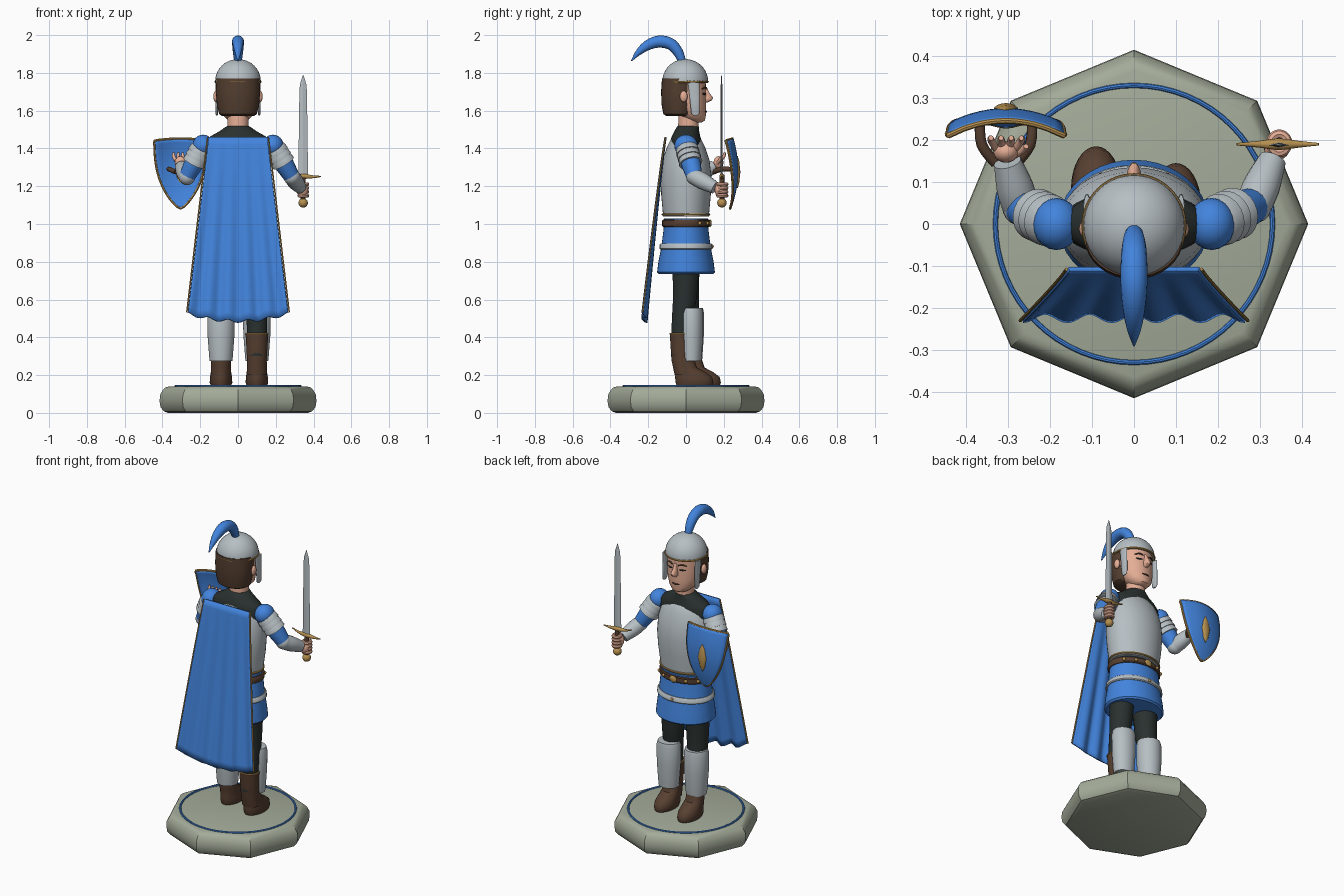
import bpy, bmesh, math
from mathutils import Vector

if "Cube" in bpy.data.objects:
    bpy.data.objects.remove(bpy.data.objects["Cube"])

COLORS = {
    "royal blue": (0.055, 0.23, 0.72), "steel": (0.47, 0.52, 0.55), "dark mail": (0.022, 0.03, 0.028),
    "hair brown": (0.085, 0.047, 0.028), "leather": (0.095, 0.05, 0.03), "gold": (0.47, 0.28, 0.08),
    "skin": (0.78, 0.42, 0.30), "stone": (0.37, 0.41, 0.32),
}
MATS = {}
for cname, c in COLORS.items():
    MATS[cname] = bpy.data.materials.new(cname)
    MATS[cname].diffuse_color = (*c, 1)


def finish(name, bm, mat, angle=40):
    bmesh.ops.remove_doubles(bm, verts=bm.verts, dist=1e-5)
    bmesh.ops.recalc_face_normals(bm, faces=bm.faces)
    me = bpy.data.meshes.new(name)
    bm.to_mesh(me)
    bm.free()
    me.materials.append(MATS[mat])
    me.shade_smooth()
    me.set_sharp_from_angle(angle=math.radians(angle))
    ob = bpy.data.objects.new(name, me)
    bpy.context.collection.objects.link(ob)
    return ob


def skin_rings(name, rings, mat, closed=False, angle=40):
    bm = bmesh.new()
    vs = [[bm.verts.new(p) for p in r] for r in rings]
    n = len(vs[0])
    pairs = list(zip(vs, vs[1:])) + ([(vs[-1], vs[0])] if closed else [])
    for a, b in pairs:
        for i in range(n):
            j = (i + 1) % n
            bm.faces.new((a[i], a[j], b[j], b[i]))
    if not closed:
        bm.faces.new(vs[0])
        bm.faces.new(vs[-1])
    return finish(name, bm, mat, angle)


def loft(name, rings, mat, x=0, y=0, n=32, angle=40):
    """Stack of horizontal ellipses: (z, y offset, rx, ry)."""
    t = [2 * math.pi * i / n for i in range(n)]
    return skin_rings(name, [[(x + rx * math.cos(a), y + oy + ry * math.sin(a), z) for a in t]
                             for z, oy, rx, ry in rings], mat, angle=angle)


def sweep(name, pts, mat, n=14, sub=4, closed=False):
    """Round tube through (x, y, z, radius) points, smoothed."""
    P = [Vector(p) for p in pts]
    m = len(P)
    S = []
    for i in range(m if closed else m - 1):
        g = [P[k % m] if closed else P[max(0, min(m - 1, k))] for k in range(i - 1, i + 3)]
        for s in range(sub):
            t = s / sub
            S.append(0.5 * (2 * g[1] + (g[2] - g[0]) * t + (2 * g[0] - 5 * g[1] + 4 * g[2] - g[3]) * t * t
                            + (3 * g[1] - g[0] - 3 * g[2] + g[3]) * t ** 3))
    if not closed:
        S.append(P[-1])
    k = len(S)
    rings, side = [], None
    for i in range(k):
        a, b = (S[i - 1], S[(i + 1) % k]) if closed else (S[max(0, i - 1)], S[min(k - 1, i + 1)])
        d = (b - a).to_3d().normalized()
        if side is None:
            side = d.orthogonal()
        side = (side - d * side.dot(d)).normalized()
        up = d.cross(side)
        rings.append([S[i].to_3d() + S[i].w * (side * math.cos(2 * math.pi * j / n) + up * math.sin(2 * math.pi * j / n))
                      for j in range(n)])
    return skin_rings(name, rings, mat, closed)


def ball(name, loc, r, mat):
    bm = bmesh.new()
    bmesh.ops.create_uvsphere(bm, u_segments=20, v_segments=12, radius=1)
    for v in bm.verts:
        v.co = Vector((v.co.x * r[0], v.co.y * r[1], v.co.z * r[2])) + Vector(loc)
    return finish(name, bm, mat)


def hoop(name, z, rx, ry, r, mat, y=0, x=0):
    return sweep(name, [(x + rx * math.cos(a * math.pi / 16), y + ry * math.sin(a * math.pi / 16), z, r)
                        for a in range(32)], mat, 8, 2, True)


def sheet(name, fn, nu, nv, thick, mat):
    bm = bmesh.new()
    g = [[bm.verts.new(fn(2 * i / nu - 1, j / nv)) for i in range(nu + 1)] for j in range(nv + 1)]
    for j in range(nv):
        for i in range(nu):
            bm.faces.new((g[j][i], g[j][i + 1], g[j + 1][i + 1], g[j + 1][i]))
    ob = finish(name, bm, mat)
    s = ob.modifiers.new("thickness", "SOLIDIFY")
    s.thickness, s.offset = thick, 0
    return ob


# Octagonal stand with blue ring
loft("stand", [(0, 0, .37, .37), (.008, 0, .392, .392), (.03, 0, .41, .41), (.06, 0, .415, .415), (.095, 0, .413, .413),
               (.122, 0, .398, .398), (.135, 0, .383, .383), (.14, 0, .365, .365)], "stone", n=8, angle=30)
hoop("stand_ring", .142, .33, .33, .006, "royal blue")

# Legs, boots and greaves: one foot a little ahead
for s, tag, fy, ky in ((1, "right", 0, -.03), (-1, "left", .04, .025)):
    x = .1 if s > 0 else -.09
    sweep(tag + "_leg", [(x * .88, 0, .82, .074), (x * .94, ky * .2, .62, .064), (x, ky * .7, .48, .055), (x, ky, .3, .05)],
          "dark mail", 20)
    loft(tag + "_foot", [(.145, .045, .054, .095), (.16, .045, .06, .1), (.19, .04, .058, .098), (.215, .025, .054, .08),
                         (.24, 0, .052, .058), (.29, -.01, .052, .052)], "leather", x, fy)
    loft(tag + "_boot_shaft", [(.2, ky + .02, .054, .05), (.28, ky + .005, .052, .052), (.42, ky, .06, .056)],
         "leather", x)
    hoop(tag + "_boot_trim", .418, .059, .055, .004, "gold", ky, x)
    ry, gy = (.062, .028) if s > 0 else (.07, .025)
    loft(tag + "_greave", [(.275, gy, .06, ry * .85), (.29, gy, .062, ry * .88), (.42, gy, .072, ry), (.53, gy, .073, ry),
                           (.555, gy, .066, ry * .92)], "steel", x)

# Skirt, belts and breastplate
loft("skirt", [(.735, 0, .17, .145), (.745, 0, .18, .153), (.8, 0, .175, .146), (.88, 0, .165, .13), (.97, 0, .157, .119),
               (1.03, 0, .15, .115)], "royal blue", n=40)
loft("hip_band", [(.865, 0, .17, .136), (.87, 0, .176, .141), (.892, 0, .173, .139), (.898, 0, .167, .133)], "steel")
loft("belt", [(.985, 0, .16, .122), (.99, 0, .164, .127), (1.018, 0, .164, .127), (1.023, 0, .16, .122)], "leather")
loft("breastplate", [(1.04, 0, .154, .121), (1.15, 0, .17, .131), (1.25, 0, .178, .135), (1.34, 0, .172, .124),
                     (1.41, 0, .152, .1), (1.45, 0, .125, .08), (1.46, 0, .11, .07)], "steel", n=40)
hoop("breastplate_trim", 1.05, .157, .123, .006, "gold")
ball("buckle", (0, .128, 1.004), (.024, .008, .02), "gold")
for i, a in enumerate((35, 62, 118, 145)):
    c, q = math.cos(math.radians(a)), math.sin(math.radians(a))
    ball("belt_stud_%d" % i, (.164 * c, .127 * q, 1.004), (.01, .01, .01), "gold")
ball("hip_stud", (0, .14, .882), (.009, .007, .009), "gold")
loft("mail_collar", [(1.3, 0, .16, .075), (1.4, 0, .172, .084), (1.44, 0, .166, .082), (1.465, 0, .145, .075),
                     (1.49, .004, .1, .066), (1.515, .01, .064, .058), (1.52, .01, .055, .05)], "dark mail")

# Head, hair and face
loft("neck", [(1.49, .012, .057, .055), (1.6, .015, .054, .053)], "skin")
loft("head", [(1.538, .055, .03, .03), (1.548, .05, .052, .05), (1.575, .033, .08, .072), (1.62, .016, .098, .09),
              (1.68, .008, .105, .098), (1.77, 0, .106, .104)], "skin")
loft("hair", [(1.572, -.04, .085, .065), (1.582, -.04, .1, .08), (1.63, -.037, .112, .092), (1.7, -.035, .117, .097),
              (1.77, -.03, .116, .097)], "hair brown")
loft("nose", [(1.642, .1, .01, .01), (1.655, .108, .018, .03), (1.668, .11, .018, .035), (1.69, .105, .013, .022),
              (1.725, .098, .009, .012)], "skin", n=14)
sweep("mouth", [(-.025, .101, 1.597, .003), (0, .107, 1.595, .005), (.025, .101, 1.597, .003)], "hair brown", 8)
for s, tag in ((1, "right"), (-1, "left")):
    sweep(tag + "_eye", [(s * .024, .104, 1.69, .003), (s * .042, .098, 1.688, .005), (s * .06, .088, 1.69, .003)], "dark mail", 8)
    sweep(tag + "_brow", [(s * .02, .107, 1.715, .003), (s * .042, .1, 1.722, .005), (s * .066, .085, 1.715, .003)], "hair brown", 8)
    ball(tag + "_ear", (s * .117, -.012, 1.675), (.014, .02, .03), "skin")
    loft(tag + "_cheek_guard", [(1.575, .05, .004, .012), (1.585, .05, .007, .022), (1.66, .046, .008, .026),
                                (1.75, .04, .008, .03)], "steel", s * .112, n=16)

# Helmet and plume
loft("helmet", [(1.75, 0, .121, .121)] + [(1.755 + .118 * math.sin(a * math.pi / 20), 0, .121 * math.cos(a * math.pi / 20),
                                           .121 * math.cos(a * math.pi / 20)) for a in range(10)]
     + [(1.874, 0, .004, .004)], "steel", y=-.004, n=40)
hoop("helmet_rim", 1.753, .119, .119, .006, "gold", -.004)
sweep("plume", [(0, -.02, 1.86, .02), (0, -.042, 1.91, .027), (0, -.08, 1.952, .031), (0, -.14, 1.966, .032),
                (0, -.2, 1.948, .027), (0, -.25, 1.91, .017), (0, -.29, 1.862, .002)], "royal blue", 16)

# Arms: blue sleeves, banded shoulder plates, steel forearms
ARMS = {"right": [Vector((.185, 0, 1.415)), Vector((.285, .045, 1.25)), Vector((.335, .165, 1.185))],
        "left": [Vector((-.185, 0, 1.415)), Vector((-.27, .04, 1.25)), Vector((-.305, .16, 1.31))]}
for tag, (sh, el, ha) in ARMS.items():
    ball(tag + "_shoulder", sh, (.056, .062, .058), "royal blue")
    sweep(tag + "_sleeve", [(*sh, .054), (*sh.lerp(el, .5), .053), (*el, .042)], "royal blue", 20)
    for i in range(3):
        a, b = sh.lerp(el, .06 + .16 * i), sh.lerp(el, .24 + .16 * i)
        sweep(tag + "_shoulder_plate_%d" % i, [(*a, .054), (*a.lerp(b, .2), .059), (*b, .063), (*b, .05)], "steel", 24, 1)
    ball(tag + "_elbow", el, (.044, .044, .044), "steel")
    sweep(tag + "_forearm", [(*el, .043), (*el.lerp(ha, .4), .044), (*el.lerp(ha, .9), .033)], "steel", 20)

# Right fist around the sword
ball("right_palm", (.34, .178, 1.18), (.03, .026, .038), "skin")
for i in range(4):
    hoop("right_finger_%d" % i, 1.15 + .02 * i, .02, .022, .011, "skin", .192, .346)

# Left open hand
ball("left_palm", (-.305, .172, 1.325), (.03, .026, .034), "skin")
for i in range(4):
    x = -.329 + .016 * i
    sweep("left_finger_%d" % i, [(x, .18, 1.335, .009), (x * 1.5 + .153, .2, 1.358, .009), (x * 1.5 + .153, .205, 1.378, .006)],
          "skin", 10)
sweep("left_thumb", [(-.285, .165, 1.32, .01), (-.262, .18, 1.34, .009), (-.257, .185, 1.355, .006)], "skin", 10)

# Sword
loft("sword_blade", [(1.25, 0, .026, .006), (1.7, 0, .02, .005), (1.74, 0, .017, .004), (1.79, 0, .001, .001)],
     "steel", .345, .188, n=4, angle=20)
sweep("sword_guard", [(.245, .19, 1.272, .003), (.295, .19, 1.256, .008), (.345, .19, 1.253, .014), (.395, .19, 1.25, .008),
                      (.44, .19, 1.252, .003)], "gold", 12)
sweep("sword_grip", [(.345, .19, 1.12, .013), (.345, .19, 1.25, .013)], "leather", 14)
ball("sword_pommel", (.345, .19, 1.112), (.025, .025, .025), "gold")


# Shield with rim, boss and arm straps
def shield_pt(u, v):
    w = .137 * (1 - min(v, .9995) ** 2.5) ** .8
    return (-.305 + u * w, .27 - .035 * (u * w / .137) ** 2 - .03 * (2 * v - .9) ** 2,
            1.452 - .37 * v - .012 * u * u * (1 - v))


sheet("shield", shield_pt, 12, 20, .012, "royal blue")
edge = [(u / 4, 0) for u in range(-4, 4)] + [(1, v / 14) for v in range(14)] + [(0, 1)] + \
       [(-1, v / 14) for v in range(13, 0, -1)]
sweep("shield_rim", [(*shield_pt(u, v), .007) for u, v in edge], "gold", 8, 2, True)
loft("shield_boss", [(1.19, 0, .001, .003), (1.22, 0, .018, .011), (1.275, 0, .03, .017), (1.33, 0, .018, .011),
                     (1.36, 0, .001, .003)], "gold", -.305, .271, n=16)
for s, tag in ((-1, "outer"), (1, "inner")):
    sweep(tag + "_strap", [(-.305 + s * .062, .25, 1.29, .012), (-.305 + s * .058, .19, 1.29, .013),
                           (-.305 + s * .025, .145, 1.275, .013)], "leather", 10)


# Cape with gold side trim
def cape_pt(u, v):
    fold = math.cos(u * 5 * math.pi)
    return (u * (.155 + .11 * v), -.108 - .112 * v ** .9 + .01 * v * fold,
            1.46 - v * (.975 - .04 * u * u + .008 * fold))


sheet("cape", cape_pt, 50, 24, .012, "royal blue")
for s, tag in ((1, "right"), (-1, "left")):
    sweep(tag + "_cape_trim", [(p[0] + s * .006, p[1], p[2], .004) for p in (cape_pt(s, v / 10) for v in range(11))], "gold", 8, 2)

for m in bpy.data.materials:
    if m.users and not m.is_grease_pencil:
        m.use_nodes = True
        m.node_tree.nodes["Principled BSDF"].inputs["Base Color"].default_value = m.diffuse_color
